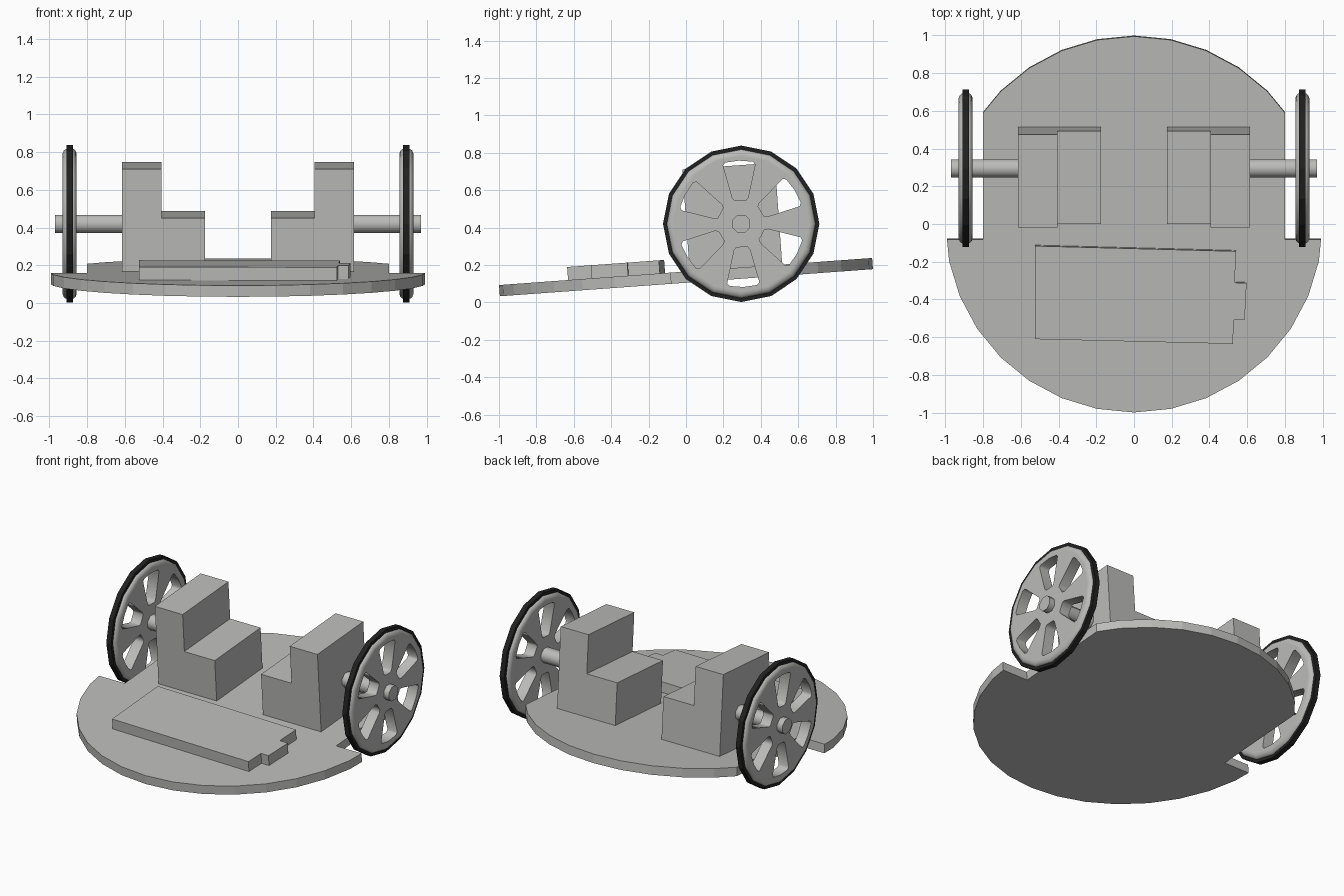
import bpy, bmesh, math
from mathutils import Matrix, Vector

if "Cube" in bpy.data.objects:
    bpy.data.objects.remove(bpy.data.objects["Cube"])

TILT = math.radians(4.15)
# tilted frame of the chassis plate
CHASSIS = Matrix.Translation((0, 0, 0.135)) @ Matrix.Rotation(TILT, 4, 'X')
# wheel frame: local x,y,z -> world y,z,x
WHEEL = Matrix(((0, 0, 1, 0.893), (1, 0, 0, 0.295), (0, 1, 0, 0.42), (0, 0, 0, 1)))


def material(name, rgb):
    m = bpy.data.materials.new(name)
    m.diffuse_color = (*rgb, 1)
    m.use_nodes = True
    m.node_tree.nodes["Principled BSDF"].inputs["Base Color"].default_value = m.diffuse_color
    return m


GREY = material("light_grey", (0.5, 0.5, 0.49))
BLACK = material("black_rubber", (0.015, 0.015, 0.015))


def finish(name, bm, mat, frame, mirror=False, smooth=False):
    bmesh.ops.remove_doubles(bm, verts=bm.verts, dist=1e-5)
    bmesh.ops.transform(bm, matrix=frame, verts=bm.verts)
    bmesh.ops.recalc_face_normals(bm, faces=bm.faces)
    me = bpy.data.meshes.new(name)
    bm.to_mesh(me)
    bm.free()
    me.materials.clear()
    me.materials.append(mat)
    ob = bpy.data.objects.new(name, me)
    bpy.context.collection.objects.link(ob)
    if smooth:
        bpy.ops.object.select_all(action='DESELECT')
        ob.select_set(True)
        bpy.context.view_layer.objects.active = ob
        bpy.ops.object.shade_smooth_by_angle(angle=math.radians(50))
    if mirror:
        ob.modifiers.new("Mirror", 'MIRROR').use_axis = (True, False, False)
    return ob


def prism(name, pts, axis, lo, hi, frame, mirror=False):
    """Extrude a 2D outline along y or z between lo and hi."""
    bm = bmesh.new()
    place = (lambda a, b: (a, lo, b)) if axis == 'y' else (lambda a, b: (a, b, lo))
    face = bm.faces.new([bm.verts.new(place(*p)) for p in pts])
    ext = bmesh.ops.extrude_face_region(bm, geom=[face])
    step = Vector((0, hi - lo, 0)) if axis == 'y' else Vector((0, 0, hi - lo))
    bmesh.ops.translate(bm, vec=step, verts=[v for v in ext['geom'] if isinstance(v, bmesh.types.BMVert)])
    return finish(name, bm, GREY, frame, mirror)


def lathe(name, profile, sides, mat, smooth):
    """Revolve a closed (radius, width) profile about the wheel axis."""
    bm = bmesh.new()
    rings = []
    for i in range(sides):
        a = 2 * math.pi * i / sides
        rings.append([bm.verts.new((r * math.cos(a), r * math.sin(a), w)) for r, w in profile])
    n = len(profile)
    for i in range(sides):
        p, q = rings[i], rings[(i + 1) % sides]
        for j in range(n):
            k = (j + 1) % n
            bm.faces.new((p[j], q[j], q[k], p[k]))
    return finish(name, bm, mat, WHEEL, True, smooth)


# round chassis plate with a wheel notch on each side
def circle(k):
    return math.sin(k * math.pi / 16), math.cos(k * math.pi / 16)


right = [circle(k) for k in range(5)]
right += [(0.8, 0.594), (0.8, -0.08), (0.992, -0.08)]
right += [circle(k) for k in range(9, 16)]
left = [(-x, y) for x, y in reversed(right[1:])]
prism("chassis_plate", right + [(0, -1)] + left, 'z', -0.03, 0.03, CHASSIS)

# stepped motor blocks
prism("motor_block", [(0.175, 0.03), (0.615, 0.03), (0.615, 0.576), (0.405, 0.576),
                      (0.405, 0.315), (0.175, 0.315)], 'y', 0.022, 0.518, CHASSIS, True)

# battery pack with a connector tab, set slightly askew
prism("battery_pack", [(-0.525, -0.11), (0.54, -0.138), (0.535, -0.305), (0.597, -0.308),
                       (0.587, -0.503), (0.53, -0.502), (0.524, -0.63), (-0.525, -0.605)],
      'z', 0.03, 0.1, CHASSIS)

# spoked wheel discs: outline with six window holes
curve = bpy.data.curves.new("wheel_outline", 'CURVE')
curve.dimensions, curve.fill_mode, curve.extrude = '2D', 'BOTH', 0.037


def add_outline(pts):
    s = curve.splines.new('POLY')
    s.points.add(len(pts) - 1)
    for p, (x, y) in zip(s.points, pts):
        p.co = (x, y, 0, 1)
    s.use_cyclic_u = True


add_outline([(0.365 * math.cos(i * math.pi / 8), 0.365 * math.sin(i * math.pi / 8)) for i in range(16)])
half = [(0.125, 0.03), (0.14, 0.042), (0.315, 0.086), (0.33, 0.074)]
window = half + [(0.338, 0)] + [(u, -v) for u, v in reversed(half)]
for i in range(6):
    a = math.radians(92 + 60 * i)
    c, s = math.cos(a), math.sin(a)
    add_outline([(u * c - v * s, u * s + v * c) for u, v in window])
temp = bpy.data.objects.new("wheel_outline", curve)
bpy.context.collection.objects.link(temp)
bpy.context.view_layer.update()
mesh = bpy.data.meshes.new_from_object(temp.evaluated_get(bpy.context.evaluated_depsgraph_get()))
bm = bmesh.new()
bm.from_mesh(mesh)
bpy.data.objects.remove(temp)
finish("wheel_spokes", bm, GREY, WHEEL, True)

# rounded rims and narrow tyres
edge = [(0.36, 0.037), (0.373, 0.037), (0.388, 0.031), (0.396, 0.022), (0.399, 0.012)]
lathe("wheel_rim", edge + [(r, -w) for r, w in reversed(edge)], 16, GREY, True)
lathe("tyre", [(0.385, 0.0175), (0.418, 0.0175), (0.418, -0.0175), (0.385, -0.0175)], 16, BLACK, False)

# axles from motor to just past the wheel
bm = bmesh.new()
bmesh.ops.create_cone(bm, cap_ends=True, segments=8, radius1=0.052, radius2=0.052, depth=0.37)
bmesh.ops.rotate(bm, verts=bm.verts, cent=(0, 0, 0), matrix=Matrix.Rotation(math.pi / 8, 3, 'Z'))
bmesh.ops.translate(bm, verts=bm.verts, vec=(0, 0, -0.108))
finish("axle", bm, GREY, WHEEL, True, True)
